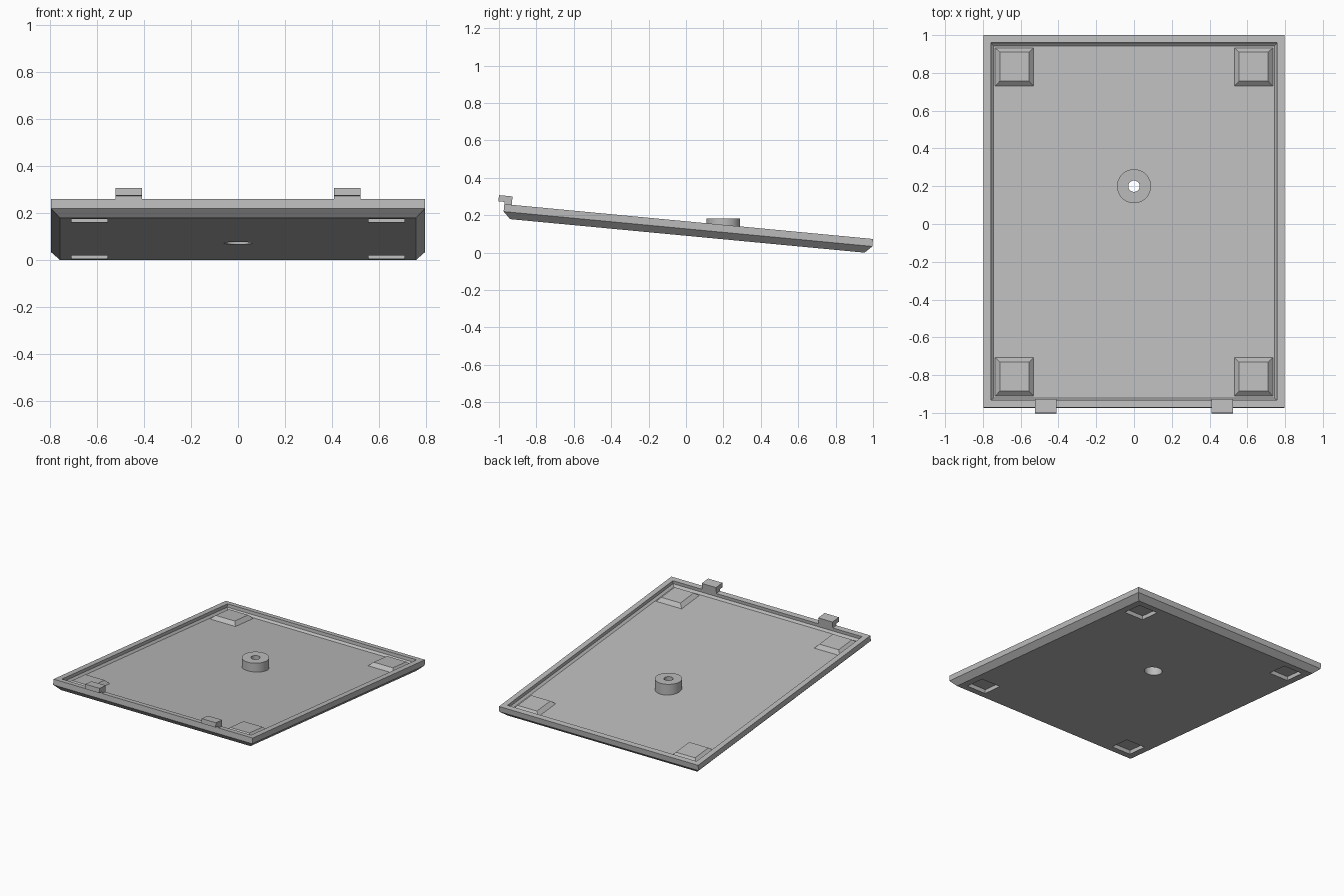
import bpy, bmesh, math
from mathutils import Matrix

cube = bpy.data.objects.get("Cube")
if cube:
    bpy.data.objects.remove(cube, do_unlink=True)

grey = bpy.data.materials.new("plain grey")
grey.use_nodes = True
colour = (0.5, 0.5, 0.5, 1)
grey.diffuse_color = colour
grey.node_tree.nodes["Principled BSDF"].inputs["Base Color"].default_value = colour

# The whole tray leans down towards the back
TILT = Matrix.Translation((0, 0.007, 0.0895)) @ Matrix.Rotation(math.radians(-5.4), 4, 'X')
HX, HY, THICK, FLOOR = 0.797, 0.99, 0.077, 0.04


def finish(name, bm, matrix):
    bmesh.ops.recalc_face_normals(bm, faces=bm.faces)
    bm.transform(matrix)
    mesh = bpy.data.meshes.new(name)
    bm.to_mesh(mesh)
    bm.free()
    mesh.materials.append(grey)
    obj = bpy.data.objects.new(name, mesh)
    bpy.context.collection.objects.link(obj)
    return obj


def loft(name, sections, centre=(0, 0), matrix=TILT):
    """Skin rectangles given as (half x, half y, z), capped at both ends."""
    bm = bmesh.new()
    cx, cy = centre
    rings = [[bm.verts.new((cx + sx * a, cy + sy * b, z))
              for sx, sy in ((-1, -1), (1, -1), (1, 1), (-1, 1))]
             for a, b, z in sections]
    for lo, hi in zip(rings, rings[1:]):
        for i in range(4):
            j = (i + 1) % 4
            bm.faces.new((lo[i], lo[j], hi[j], hi[i]))
    bm.faces.new(rings[0])
    bm.faces.new(rings[-1])
    return finish(name, bm, matrix)


def upright_cylinder(name, radius, z0, z1):
    bm = bmesh.new()
    bmesh.ops.create_cone(bm, cap_ends=True, segments=64, radius1=radius,
                          radius2=radius, depth=z1 - z0)
    return finish(name, bm, Matrix.Translation((0, 0.2, (z0 + z1) / 2)))


def combine(target, other, operation):
    mod = target.modifiers.new(operation, 'BOOLEAN')
    mod.object, mod.operation, mod.solver = other, operation, 'EXACT'
    bpy.context.view_layer.objects.active = target
    bpy.ops.object.modifier_apply(modifier=mod.name)
    bpy.data.objects.remove(other, do_unlink=True)


# Shallow tray with chamfered underside and matching inner chamfer
profile = [(0.038, 0), (0, 0.037), (0, THICK), (0.04, THICK), (0.04, 0.054), (0.054, FLOOR)]
tray = loft("tray", [(HX - d, HY - d, z) for d, z in profile])

# Raised corner pads, hollow underneath
for sx in (-1, 1):
    for sy in (-1, 1):
        spot = (sx * 0.633, sy * 0.824)
        combine(tray, loft("pad", [(0.112, 0.112, 0.03), (0.077, 0.077, 0.065)], spot), 'UNION')
        combine(tray, loft("recess", [(0.077, 0.077, -0.03), (0.077, 0.077, 0.028)], spot),
                'DIFFERENCE')

# Upright screw boss with a through hole and a counterbore below
combine(tray, upright_cylinder("boss", 0.09, 0.09, 0.182), 'UNION')
combine(tray, upright_cylinder("hole", 0.03, -0.1, 0.4), 'DIFFERENCE')
combine(tray, upright_cylinder("counterbore", 0.06, -0.1, 0.142), 'DIFFERENCE')

bpy.ops.object.select_all(action='DESELECT')
tray.select_set(True)
bpy.context.view_layer.objects.active = tray
bpy.ops.object.shade_smooth_by_angle(angle=math.radians(20))

# Hooked tabs on the front rim, overhanging forwards
hook = [(-0.95, THICK), (-0.95, 0.122), (-1.023, 0.122),
        (-1.023, 0.089), (-0.99, 0.089), (-0.99, THICK)]
for side, cx in (("left", 0.466), ("right", -0.466)):
    bm = bmesh.new()
    face = bm.faces.new([bm.verts.new((cx - 0.057, y, z)) for y, z in hook])
    out = bmesh.ops.extrude_face_region(bm, geom=[face])
    bmesh.ops.translate(bm, vec=(0.114, 0, 0),
                        verts=[v for v in out["geom"] if isinstance(v, bmesh.types.BMVert)])
    finish(side + "_tab", bm, TILT)
